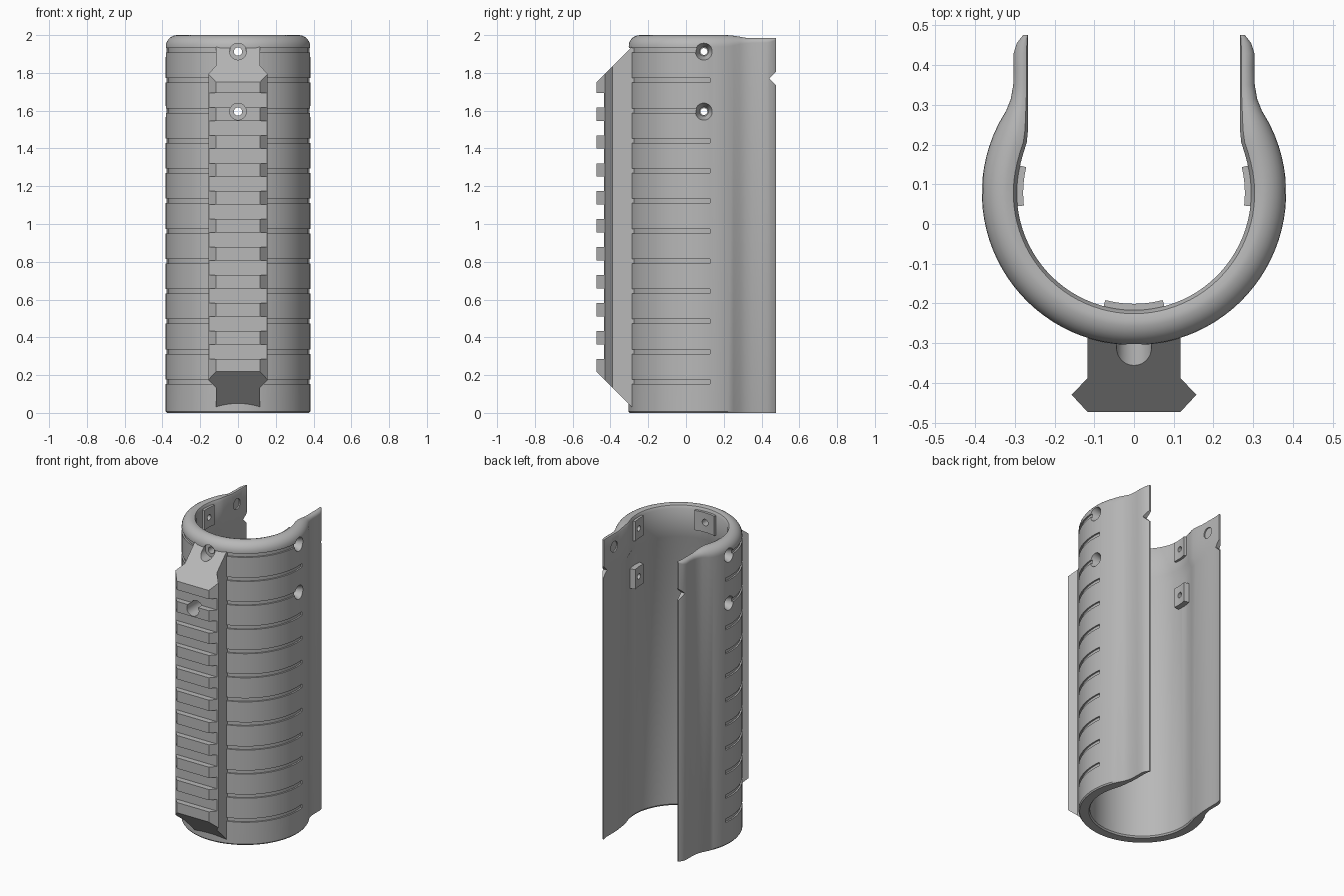
import bpy, bmesh
from math import sin, cos, pi, radians
from mathutils import Matrix, Vector

cube = bpy.data.objects.get("Cube")
if cube:
    bpy.data.objects.remove(cube, do_unlink=True)

grey = bpy.data.materials.new("satin_grey")
grey.use_nodes = True
grey.diffuse_color = (0.48, 0.48, 0.48, 1)
grey.node_tree.nodes["Principled BSDF"].inputs["Base Color"].default_value = grey.diffuse_color

CY = 0.078            # axis of the round bore
OUTER, INNER = 0.383, 0.295
HOLES = (1.595, 1.913)
SIDE_Y = 0.095


def make(name, bm):
    bmesh.ops.recalc_face_normals(bm, faces=bm.faces)
    mesh = bpy.data.meshes.new(name)
    bm.to_mesh(mesh)
    bm.free()
    mesh.materials.append(grey)
    obj = bpy.data.objects.new(name, mesh)
    bpy.context.collection.objects.link(obj)
    return obj


def loft(bm, rings):
    """Skin a row of closed rings and cap both ends."""
    rows = [[bm.verts.new(p) for p in ring] for ring in rings]
    for a, b in zip(rows, rows[1:]):
        for k in range(len(a)):
            j = (k + 1) % len(a)
            bm.faces.new((a[k], a[j], b[j], b[k]))
    bm.faces.new(rows[0])
    bm.faces.new(rows[-1])


def polar(r, deg, z=0.0):
    return Vector((r * cos(radians(deg)), CY + r * sin(radians(deg)), z))


def sector(bm, r0, r1, a0, a1, z0, z1, steps):
    """Curved block around the bore axis."""
    rings = []
    for s in range(steps + 1):
        a = a0 + (a1 - a0) * s / steps
        rings.append([polar(r0, a, z0), polar(r1, a, z0), polar(r1, a, z1), polar(r0, a, z1)])
    loft(bm, rings)


def rod(bm, start, end, r1, r2=None, segments=32):
    start, end = Vector(start), Vector(end)
    axis = end - start
    turn = Matrix.Rotation(pi / 2, 4, 'Y') if abs(axis.x) > abs(axis.y) else Matrix.Rotation(pi / 2, 4, 'X')
    if turn.to_3x3().col[2].dot(axis) < 0:
        turn = Matrix.Rotation(pi, 4, 'Z') @ turn
    bmesh.ops.create_cone(bm, cap_ends=True, segments=segments, radius1=r1,
                          radius2=r1 if r2 is None else r2, depth=axis.length,
                          matrix=Matrix.Translation((start + end) / 2) @ turn)


def cut(targets, bm):
    cutter = make("cutter", bm)
    cutter.hide_render = True
    for obj in targets:
        mod = obj.modifiers.new("cut", 'BOOLEAN')
        mod.operation, mod.solver, mod.object = 'DIFFERENCE', 'EXACT', cutter
        bpy.context.view_layer.objects.active = obj
        bpy.ops.object.modifier_apply(modifier=mod.name)
    bpy.data.objects.remove(cutter, do_unlink=True)


# Shell plan: paired outer and inner points, front centre to flange tip
plan = [(polar(OUTER, a), polar(INNER, a)) for a in range(-90, 11, 4)]
neck = [(14, 0.285, 0.155), (18, 0.278, 0.18), (22, 0.27, 0.205), (27, 0.267, 0.235)]
plan += [(polar(OUTER, a), Vector((x, y, 0))) for a, x, y in neck]
flange = [(0.322, 0.285), (0.31, 0.315), (0.304, 0.35), (0.303, 0.39),
          (0.303, 0.43), (0.295, 0.455), (0.279, 0.476)]
plan += [(Vector((x, y, 0)), Vector((0.267, y, 0))) for x, y in flange]


def wall_section(outer, inner):
    t = (outer - inner).length
    s = min(max((outer.y - 0.23) / 0.1, 0), 1)
    top = 2 - 0.015 * s * s * (3 - 2 * s)
    pts = [(0.22, 0.01), (0.3, 0), (0.93, 0), (1, 0.008)]
    for k in range(8):
        a = k / 7 * pi / 2
        pts.append((0.3 + 0.7 * cos(a), top - 0.7 * t * (1 - sin(a))))
    pts += [(0.1, top - 0.06 * t), (0, top - 0.25 * t), (0, 1.79), (0.22, 1.75)]
    return [inner.lerp(outer, f) + Vector((0, 0, z)) for f, z in pts]


bm = bmesh.new()
half = [wall_section(o, i) for o, i in plan]
mirrored = [[Vector((-p.x, p.y, p.z)) for p in ring] for ring in half[:0:-1]]
loft(bm, mirrored + half)
shell = make("shell", bm)

# Mounting rail with sloped ends
side = [(0.117, -0.27), (0.117, -0.388), (0.157, -0.43), (0.117, -0.473)]
outline = side + [(-x, y) for x, y in reversed(side)]
bm = bmesh.new()
loft(bm, [[(x, y, -0.255 - y) for x, y in outline],
          [(x, y, 2.225 + y) for x, y in outline]])
rail = make("rail", bm)

# Cross slots in the rail
bm = bmesh.new()
for k in range(10):
    bmesh.ops.create_cube(bm, size=1, matrix=Matrix.Translation((0, -0.485, 0.324 + 0.148 * k))
                          @ Matrix.Diagonal((0.5, 0.1, 0.077, 1)))
cut([rail], bm)

# Pads around the holes inside the bore
bm = bmesh.new()
for z in HOLES:
    for middle, spread in ((-90, 15), (3.5, 10), (176.5, 10)):
        sector(bm, 0.279, 0.325, middle - spread, middle + spread, z - 0.065, z + 0.065, 6)
pads = make("inner_pads", bm)

# Grip grooves, flange notches and shallow flange pockets
bm = bmesh.new()
for k in range(12):
    z = 0.165 + 0.1595 * k
    sector(bm, 0.373, 0.42, -187.5, 7.5, z - 0.012, z + 0.012, 53)
rod(bm, (-0.5, 0.476, 1.77), (0.5, 0.476, 1.77), 0.036, segments=4)
rod(bm, (-0.275, 0.37, 1.9), (0.275, 0.37, 1.9), 0.035)
cut([shell], bm)

# Through holes
bm = bmesh.new()
for z in HOLES:
    rod(bm, (-0.6, SIDE_Y, z), (0.6, SIDE_Y, z), 0.018)
    rod(bm, (0, -0.6, z), (0, 0, z), 0.022)
cut([shell, rail, pads], bm)

# Countersinks
bm = bmesh.new()
for z in HOLES:
    for s in (-1, 1):
        rod(bm, (s * 0.325, SIDE_Y, z), (s * 0.4, SIDE_Y, z), 0.024, 0.052)
    rod(bm, (0, -0.28, z), (0, -0.6, z), 0.044)
cut([shell, rail], bm)

# Smooth shading with crisp edges
bpy.ops.object.select_all(action='DESELECT')
for obj in (shell, rail, pads):
    obj.select_set(True)
bpy.context.view_layer.objects.active = shell
bpy.ops.object.shade_smooth_by_angle(angle=radians(30))
